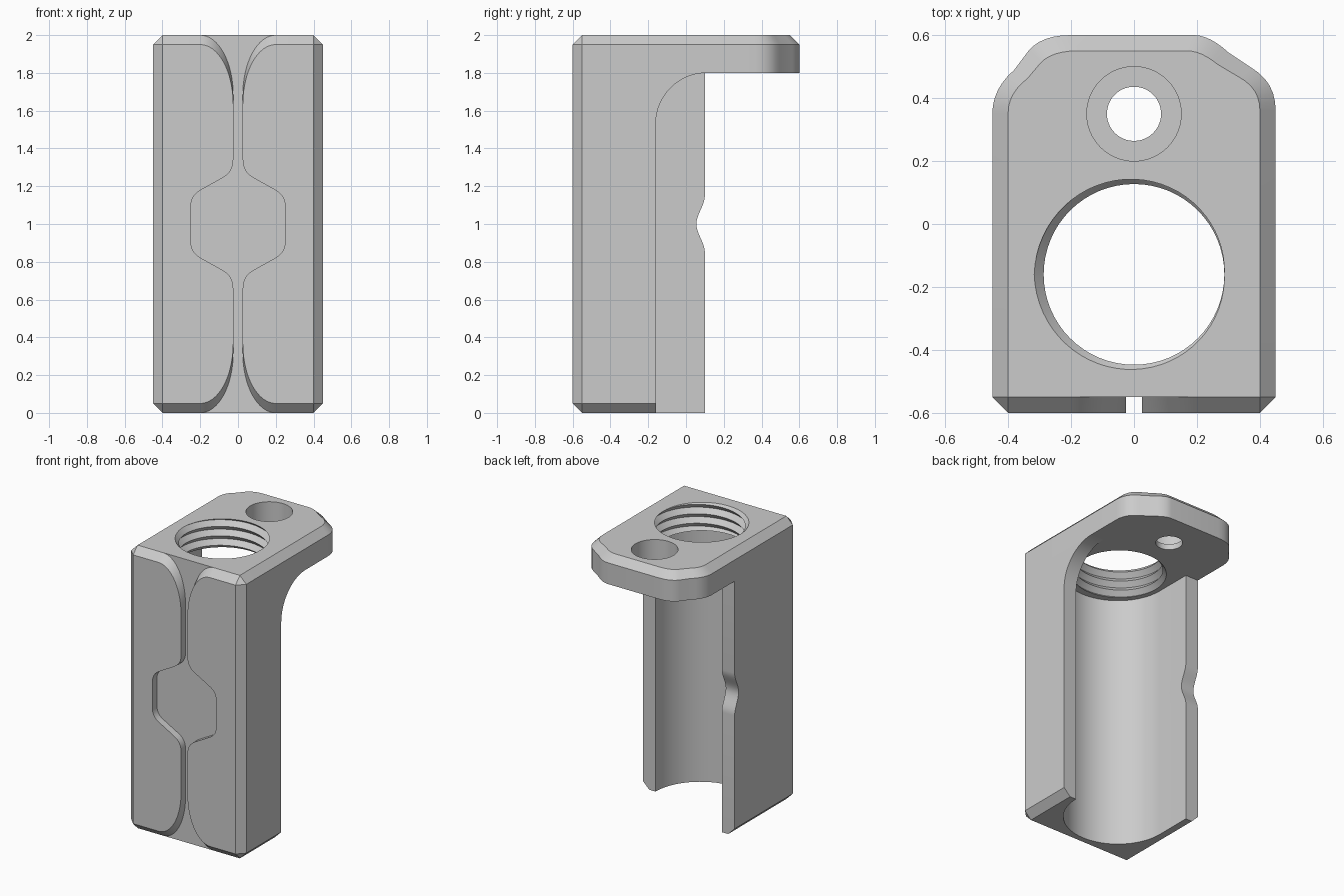
import bpy, bmesh
from math import cos, sin, pi, tau

cube = bpy.data.objects.get("Cube")
if cube:
    bpy.data.objects.remove(cube, do_unlink=True)

grey = bpy.data.materials.new("plain_grey")
grey.use_nodes = True
grey.diffuse_color = (0.6, 0.6, 0.6, 1)
grey.node_tree.nodes["Principled BSDF"].inputs["Base Color"].default_value = (0.6, 0.6, 0.6, 1)

CH = 0.05                 # chamfer and groove depth
HALF, FRONT = 0.45, -0.55
BORE_Y, BORE_R = -0.16, 0.35
PLATE_Z, TOP = 1.8, 2.0


def finish(name, bm):
    bmesh.ops.remove_doubles(bm, verts=bm.verts, dist=1e-5)
    bmesh.ops.recalc_face_normals(bm, faces=bm.faces)
    mesh = bpy.data.meshes.new(name)
    bm.to_mesh(mesh)
    bm.free()
    mesh.materials.append(grey)
    obj = bpy.data.objects.new(name, mesh)
    bpy.context.collection.objects.link(obj)
    return obj


def loft(name, loops):
    """Closed solid through loops with equal point counts."""
    bm = bmesh.new()
    rows = [[bm.verts.new(p) for p in loop] for loop in loops]
    n = len(rows[0])
    for a, b in zip(rows, rows[1:]):
        for i in range(n):
            j = (i + 1) % n
            bm.faces.new((a[i], a[j], b[j], b[i]))
    bm.faces.new(rows[0][::-1])
    bm.faces.new(rows[-1])
    return finish(name, bm)


def smooth(obj):
    bpy.ops.object.select_all(action="DESELECT")
    obj.select_set(True)
    bpy.context.view_layer.objects.active = obj
    bpy.ops.object.shade_smooth_by_angle(angle=pi / 7)


def arc(cx, cy, rx, ry, a0, a1, n):
    steps = [a0 + (a1 - a0) * i / n for i in range(n + 1)]
    return [(cx + rx * cos(a), cy + ry * sin(a)) for a in steps]


def rounded(a, b, c, n=6):
    """Soft corner from a to c around b."""
    ts = [i / n for i in range(n + 1)]
    return [tuple((1 - t) ** 2 * p + 2 * t * (1 - t) * q + t * t * r
                  for p, q, r in zip(a, b, c)) for t in ts]


def cylinder(name, x, y, r, z0, z1):
    ring = arc(x, y, r, r, 0, tau, 64)[:-1]
    return loft(name, [[(px, py, z) for px, py in ring] for z in (z0, z1)])


# Open channel body: short wall on +x, long notched wall on -x
def body_section(z):
    w = HALF - max(0, CH - z)
    dent = max(0, 1 - abs(z - 1) / 0.15)
    end = 0.1 - 0.045 * dent * dent * (3 - 2 * dent)
    pts = [(w, BORE_Y), (w, FRONT), (-w, FRONT), (-w, end), (-BORE_R, end)]
    pts += arc(0, BORE_Y, BORE_R, BORE_R, pi, tau, 40)
    return [(x, y, z) for x, y in pts]


notch_levels = [0.85 + 0.3 * i / 16 for i in range(17)]
smooth(loft("channel_body", [body_section(z) for z in [0, CH, *notch_levels, PLATE_Z]]))

# Curved bracket joining the short wall to the plate
curve = [(BORE_Y, PLATE_Z)] + arc(0.11, 1.53, 0.27, 0.27, pi, pi / 2, 20)
smooth(loft("curved_bracket", [[(x, y, z) for y, z in curve] for x in (BORE_R, HALF)]))

# Top plate with cropped rounded back corners and a chamfered rim
right_corner = (rounded((0.45, 0.36), (0.45, 0.45), (0.375, 0.495))
                + rounded((0.3, 0.545), (0.24, 0.6), (0.19, 0.6)))
left_corner = (rounded((-0.2, 0.6), (-0.295, 0.6), (-0.335, 0.55))
               + rounded((-0.38, 0.49), (-0.45, 0.43), (-0.45, 0.35)))
outline = [(HALF, FRONT)] + right_corner + left_corner + [(-HALF, FRONT)]


def inset(x, y):
    k = (HALF - CH) / HALF
    return x * k, y if y < 0.36 else 0.36 + (y - 0.36) * 0.19 / 0.24


plate = loft("top_plate", [
    [(x, y, PLATE_Z) for x, y in outline],
    [(x, y, TOP - CH) for x, y in outline],
    [(*inset(x, y), TOP) for x, y in outline]])


# Helical thread used to cut the large opening
def thread_cutter(pitch=0.2 / 3, n=64, turns=7):
    bm = bmesh.new()
    base = PLATE_Z - 2 * pitch

    def vert(j, r, lift):
        a = tau * j / n
        z = base + pitch * (j / n + lift)
        return bm.verts.new((r * cos(a), BORE_Y + r * sin(a), z))

    inner = [vert(j, 0.287, 0) for j in range(n * turns + 1)]
    outer = [vert(j, 0.317, 0.5) for j in range(n * turns + 1)]
    for j in range(n * turns):
        bm.faces.new((inner[j], inner[j + 1], outer[j + 1], outer[j]))
        if j < n * (turns - 1):
            bm.faces.new((outer[j], outer[j + 1], inner[j + 1 + n], inner[j + n]))
    low = bm.verts.new((0, BORE_Y, base - 0.05))
    high = bm.verts.new((0, BORE_Y, base + pitch * (turns + 1) + 0.05))
    for e in [e for e in bm.edges if e.is_boundary]:
        tip = low if e.verts[0].co.z < 1.9 else high
        bm.faces.new((e.verts[0], e.verts[1], tip))
    return finish("thread_cutter", bm)


cutters = [thread_cutter(),
           cylinder("counterbore_cutter", 0, 0.35, 0.15, TOP - 0.16, TOP + 0.1),
           cylinder("screw_hole_cutter", 0, 0.35, 0.086, PLATE_Z - 0.1, TOP + 0.05)]
for cutter in cutters:
    cutter.hide_render = True
    mod = plate.modifiers.new(cutter.name, "BOOLEAN")
    mod.operation = "DIFFERENCE"
    mod.solver = "EXACT"
    mod.object = cutter
    bpy.context.view_layer.objects.active = plate
    bpy.ops.object.modifier_apply(modifier=mod.name)
    bpy.data.objects.remove(cutter, do_unlink=True)
smooth(plate)

# Raised front panels, leaving a groove with a central pocket and flared ends
pocket = (rounded((0.25, 1.09), (0.25, 1.15), (0.2, 1.178))
          + rounded((0.08, 1.245), (0.025, 1.275), (0.025, 1.34)))
flare = arc(0.2, 1.68, 0.175, 0.32, pi, pi / 2, 16)
back = pocket + flare + [(HALF - CH, TOP), (HALF, TOP - CH)]
front = (pocket + [(x, z - CH) for x, z in flare]
         + [(HALF - CH, TOP - CH)] * 2)


def mirrored(half):
    return half + [(x, TOP - z) for x, z in reversed(half)]


for side, name in ((1, "left_front_panel"), (-1, "right_front_panel")):
    smooth(loft(name, [[(side * x, y, z) for x, z in mirrored(half)]
                       for y, half in ((FRONT, back), (FRONT - CH, front))]))
